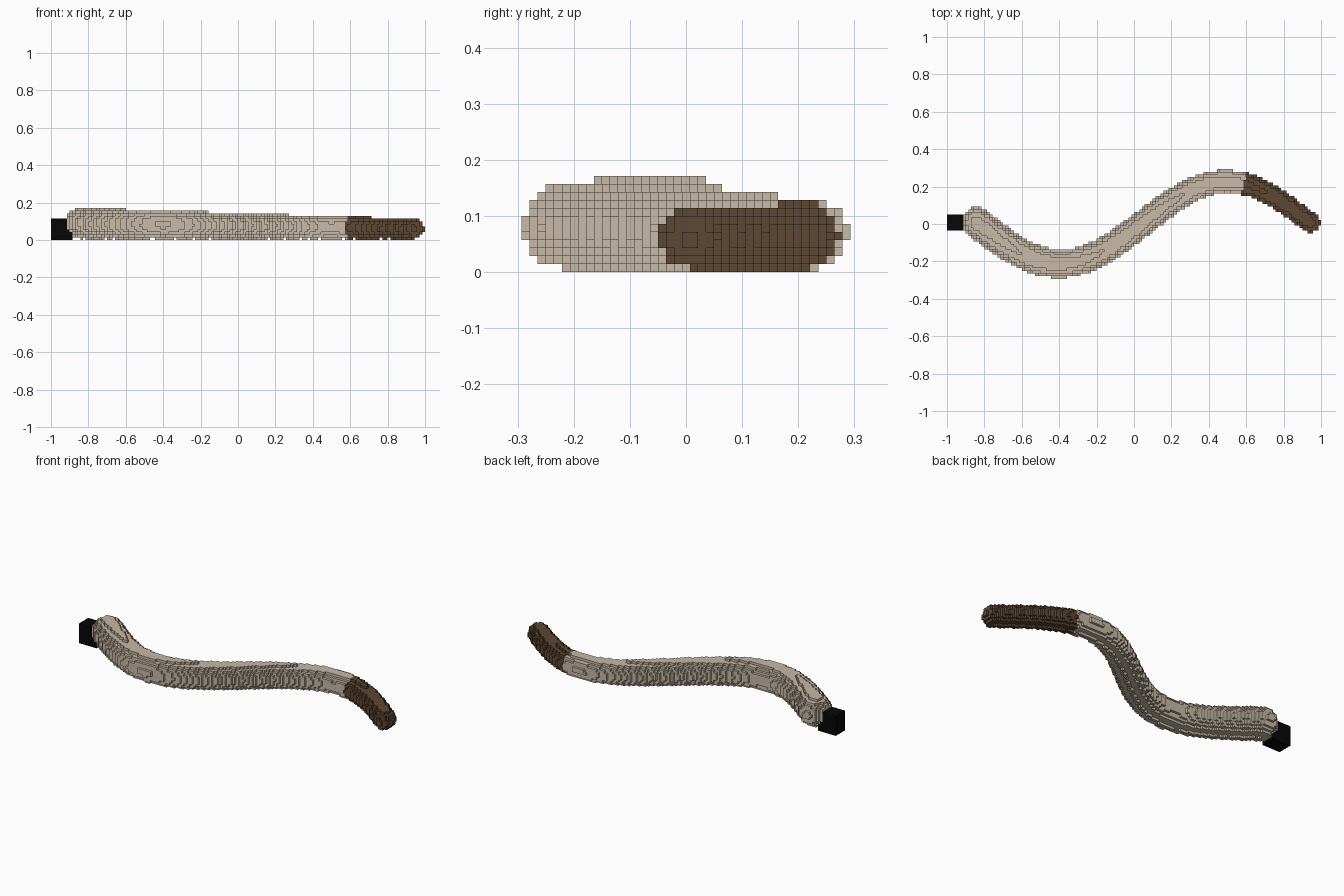
import bpy, bmesh, math
from mathutils import Vector

if "Cube" in bpy.data.objects:
    bpy.data.objects.remove(bpy.data.objects["Cube"])

CELL = 1 / 70                  # voxel edge length
X0, X1 = -59.3, 65.4           # body path ends, in cells
SAMPLES = 500


def path(t):
    """Centre and radius of the body, in cells; the belly rests on layer 0."""
    r = 5.77 - 2.03 * t
    return X0 + (X1 - X0) * t, 0.5 - 15.4 * math.sin(2 * math.pi * t), r


# Fill voxels around the wavy, tapering path; remember the closest path position
nearest = {}
for s in range(SAMPLES + 1):
    t = s / SAMPLES
    cx, cy, r = path(t)
    for x in range(math.ceil(cx - r), math.floor(cx + r) + 1):
        for y in range(math.ceil(cy - r - 0.1), math.floor(cy + r + 0.1) + 1):
            for z in range(0, math.floor(2 * r) + 1):
                d = (x - cx) ** 2 + (y - cy) ** 2 + (z - r) ** 2
                if d <= r * r + 0.15 and d < nearest.get((x, y, z), (1e9, 0))[0]:
                    nearest[x, y, z] = (d, t)

# Sort voxels into parts: pale body, brown tail and a black block head
parts = {c: ("tail" if t > 0.8 else "body") for c, (d, t) in nearest.items()}
for x in range(-70, -62):
    for y in range(-2, 4):
        for z in range(8):
            parts.setdefault((x, y, z), "head")

COLOURS = {
    "body": ("pale beige", (0.57, 0.49, 0.39, 1)),
    "tail": ("dark brown", (0.11, 0.063, 0.033, 1)),
    "head": ("black", (0.002, 0.002, 0.002, 1)),
}


def build(part):
    """Mesh the exposed voxel sides of one part."""
    bm = bmesh.new()
    verts = {}

    def vert(p):
        if p not in verts:
            verts[p] = bm.verts.new((p[0] * CELL, (p[1] - 0.5) * CELL, p[2] * CELL))
        return verts[p]

    for c, name in parts.items():
        if name != part:
            continue
        for axis in range(3):
            u, v = (axis + 1) % 3, (axis + 2) % 3
            for side in (0, 1):
                n = list(c)
                n[axis] += 2 * side - 1
                if tuple(n) in parts:
                    continue
                ring = []
                for a, b in ((0, 0), (1, 0), (1, 1), (0, 1)):
                    p = list(c)
                    p[axis] += side
                    p[u] += a
                    p[v] += b
                    ring.append(vert(tuple(p)))
                bm.faces.new(ring if side else ring[::-1])
    # Merge coplanar voxel sides into larger flat faces
    bmesh.ops.dissolve_limit(bm, angle_limit=0.01, verts=bm.verts[:], edges=bm.edges[:])
    mesh = bpy.data.meshes.new(part)
    bm.to_mesh(mesh)
    bm.free()
    label, colour = COLOURS[part]
    mat = bpy.data.materials.new(label)
    mat.diffuse_color = colour
    mat.use_nodes = True
    mat.node_tree.nodes["Principled BSDF"].inputs["Base Color"].default_value = mat.diffuse_color
    mesh.materials.append(mat)
    bpy.context.collection.objects.link(bpy.data.objects.new(part, mesh))


for part in COLOURS:
    build(part)
